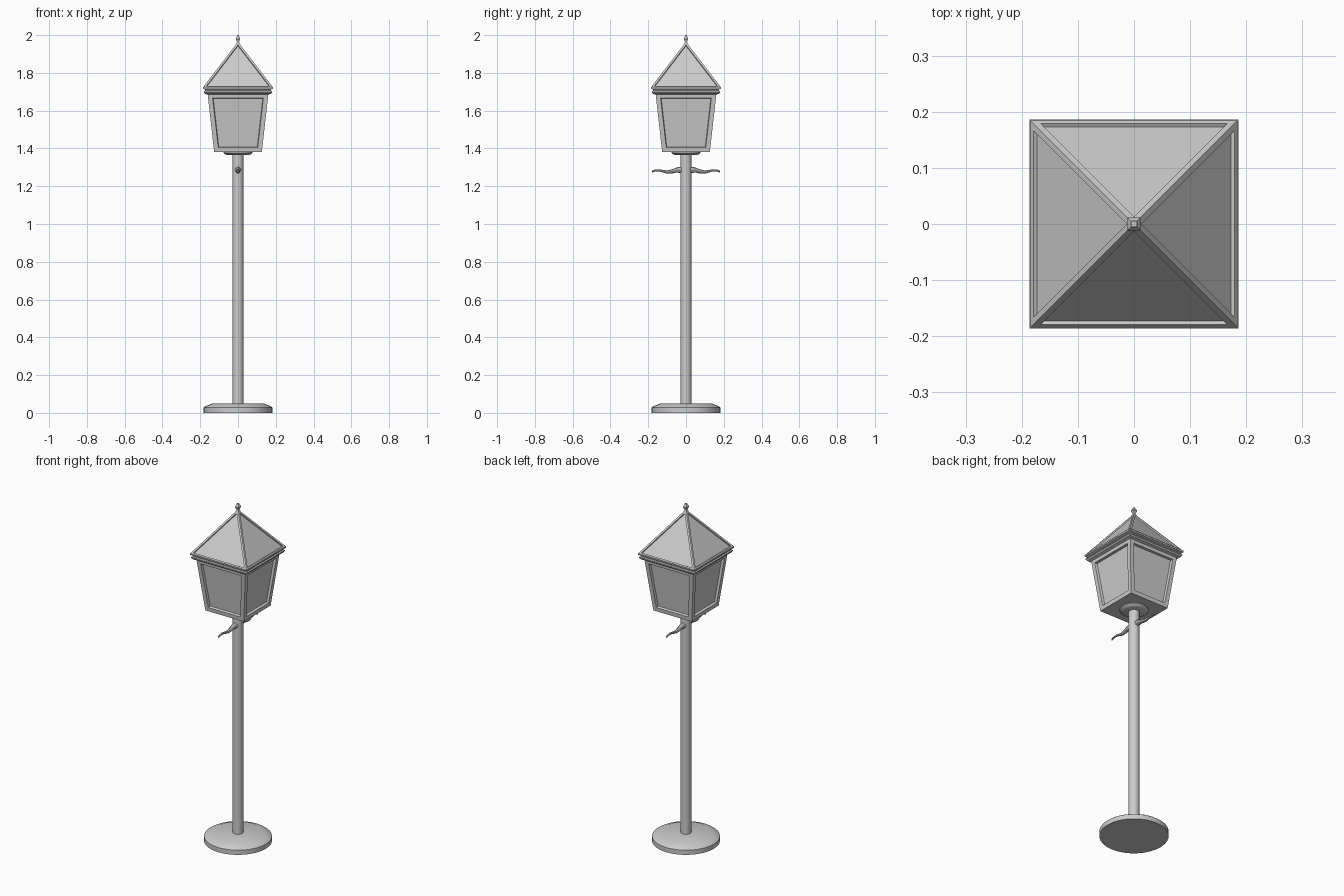
import bpy, bmesh
from math import sin, cos, pi, radians

if "Cube" in bpy.data.objects:
    bpy.data.objects.remove(bpy.data.objects["Cube"])


def finish(name, bm, smooth=False):
    bmesh.ops.recalc_face_normals(bm, faces=bm.faces)
    me = bpy.data.meshes.new(name)
    bm.to_mesh(me)
    bm.free()
    ob = bpy.data.objects.new(name, me)
    bpy.context.collection.objects.link(ob)
    if smooth:
        bpy.ops.object.select_all(action='DESELECT')
        ob.select_set(True)
        bpy.context.view_layer.objects.active = ob
        bpy.ops.object.shade_smooth_by_angle(angle=radians(35))
    return ob


def skin(bm, rings):
    """Join closed rings of points with quads and cap both ends."""
    loops = [[bm.verts.new(p) for p in ring] for ring in rings]
    for a, b in zip(loops, loops[1:]):
        n = len(a)
        for i in range(n):
            j = (i + 1) % n
            bm.faces.new((a[i], a[j], b[j], b[i]))
    bm.faces.new(loops[0][::-1])
    bm.faces.new(loops[-1])


def turned(name, profile, sides):
    """Round part from (radius, z) pairs."""
    bm = bmesh.new()
    skin(bm, [[(r * cos(2 * pi * i / sides), r * sin(2 * pi * i / sides), z)
               for i in range(sides)] for r, z in profile])
    return finish(name, bm, True)


def square(profile):
    """Square part from (half width, z) pairs."""
    bm = bmesh.new()
    skin(bm, [[(-h, -h, z), (h, -h, z), (h, h, z), (-h, h, z)] for h, z in profile])
    bmesh.ops.recalc_face_normals(bm, faces=bm.faces)
    return bm


def recess(bm, faces, border, bevel, depth):
    """Sunken panel with a raised border on each face."""
    bmesh.ops.inset_individual(bm, faces=faces, thickness=border, use_even_offset=True)
    bmesh.ops.inset_individual(bm, faces=faces, thickness=bevel, depth=-depth,
                               use_even_offset=True)


# Base disc, pole and collar
turned("base", [(0.183, 0), (0.183, 0.028), (0.175, 0.034), (0.135, 0.05)], 32)
turned("pole", [(0.029, 0.045), (0.029, 1.37)], 16)
turned("collar", [(0.055, 1.364), (0.066, 1.368), (0.076, 1.376), (0.076, 1.385)], 24)

# Lantern body with sunken panes
bm = square([(0.126, 1.38), (0.161, 1.69)])
bm.normal_update()
recess(bm, [f for f in bm.faces if abs(f.normal.z) < 0.5], 0.024, 0.003, 0.014)
finish("lantern_body", bm)

# Stepped cornice
finish("cornice", square([(0.16, 1.685), (0.176, 1.69), (0.181, 1.697), (0.181, 1.703),
                          (0.174, 1.706), (0.174, 1.712), (0.185, 1.716), (0.186, 1.725)]))

# Pyramid roof with sunken panels
bm = bmesh.new()
s = 0.186
corners = [bm.verts.new((x, y, 1.723)) for x, y in ((-s, -s), (s, -s), (s, s), (-s, s))]
apex = bm.verts.new((0, 0, 1.965))
slopes = [bm.faces.new((corners[i], corners[(i + 1) % 4], apex)) for i in range(4)]
bm.faces.new(corners[::-1])
bm.normal_update()
recess(bm, slopes, 0.011, 0.001, 0.007)
finish("roof", bm)

# Finial
finish("finial", square([(0.011, 1.95), (0.006, 1.963), (0.007, 1.968), (0.012, 1.98),
                         (0.010, 1.988), (0.006, 1.993), (0.005, 2.0)]))

# Wavy ladder arms, one each side of the pole: (y, z, radius)
path = [(0.015, 1.286, 0.016), (0.035, 1.287, 0.016), (0.052, 1.285, 0.013),
        (0.075, 1.278, 0.011), (0.10, 1.275, 0.009), (0.12, 1.279, 0.007),
        (0.14, 1.284, 0.006), (0.158, 1.284, 0.005), (0.172, 1.281, 0.006),
        (0.181, 1.277, 0.005)]
for side, label in ((-1, "front"), (1, "back")):
    bm = bmesh.new()
    skin(bm, [[(r * cos(pi * i / 4), side * y, z + r * sin(pi * i / 4))
               for i in range(8)] for y, z, r in path])
    finish(label + "_arm", bm, True)
